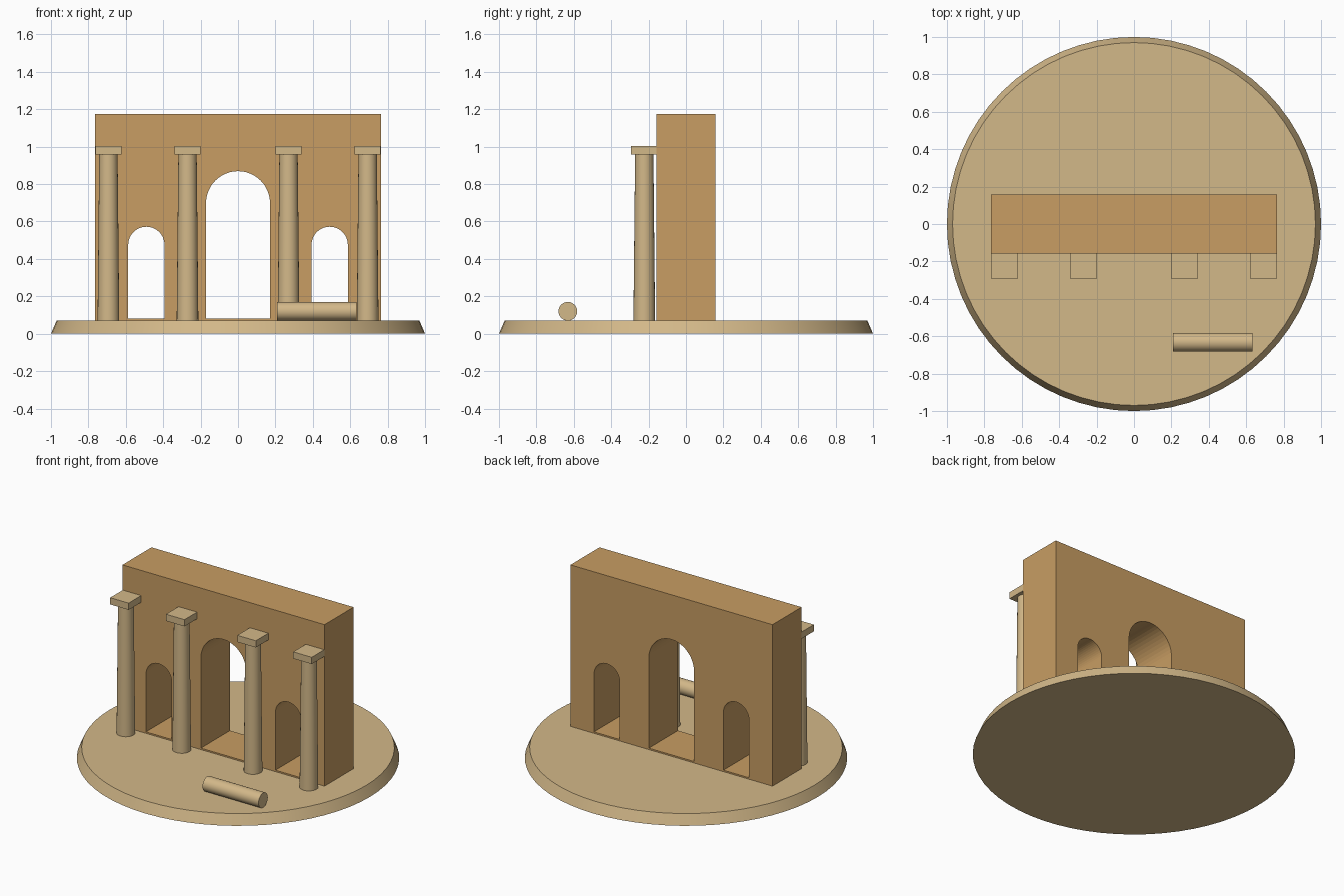
import bpy
import bmesh
import math
from mathutils import Matrix

cube = bpy.data.objects.get("Cube")
if cube:
    bpy.data.objects.remove(cube, do_unlink=True)


def make_material(name, rgb):
    mat = bpy.data.materials.new(name)
    mat.use_nodes = True
    color = (*rgb, 1.0)
    mat.diffuse_color = color
    mat.node_tree.nodes["Principled BSDF"].inputs["Base Color"].default_value = color
    return mat


pale_stone = make_material("pale_stone", (0.65, 0.48, 0.25))
warm_stone = make_material("warm_stone", (0.58, 0.34, 0.125))


def finish(name, bm, mat, smooth=False):
    """Turn a bmesh into a named, coloured object."""
    bmesh.ops.recalc_face_normals(bm, faces=bm.faces[:])
    mesh = bpy.data.meshes.new(name)
    bm.to_mesh(mesh)
    bm.free()
    mesh.materials.append(mat)
    obj = bpy.data.objects.new(name, mesh)
    bpy.context.collection.objects.link(obj)
    if smooth:
        bpy.ops.object.select_all(action="DESELECT")
        obj.select_set(True)
        bpy.context.view_layer.objects.active = obj
        bpy.ops.object.shade_smooth_by_angle(angle=math.radians(35))
    return obj


def box(name, low, high, mat):
    bm = bmesh.new()
    size = [b - a for a, b in zip(low, high)]
    mid = [(a + b) / 2 for a, b in zip(low, high)]
    bmesh.ops.create_cube(bm, size=1, matrix=Matrix.Translation(mid) @ Matrix.Diagonal((*size, 1)))
    return finish(name, bm, mat)


def cylinder(name, center, r_low, r_high, length, mat, sides, turn=Matrix.Identity(4)):
    bm = bmesh.new()
    bmesh.ops.create_cone(bm, cap_ends=True, segments=sides, radius1=r_low, radius2=r_high,
                          depth=length, matrix=Matrix.Translation(center) @ turn)
    return finish(name, bm, mat, smooth=True)


def arch_cutter(name, x, half_width, spring, floor):
    """Round-headed prism running through the wall."""
    bm = bmesh.new()
    steps = 24
    outline = [(x - half_width, floor), (x + half_width, floor)]
    for i in range(steps + 1):
        a = math.pi * i / steps
        outline.append((x + half_width * math.cos(a), spring + half_width * math.sin(a)))
    face = bm.faces.new([bm.verts.new((px, -0.4, pz)) for px, pz in outline])
    ext = bmesh.ops.extrude_face_region(bm, geom=[face])
    moved = [v for v in ext["geom"] if isinstance(v, bmesh.types.BMVert)]
    bmesh.ops.translate(bm, verts=moved, vec=(0, 0.8, 0))
    obj = finish(name, bm, warm_stone)
    obj.hide_render = True
    return obj


GROUND = 0.07
FLOOR = 0.08

# Round base with sloped rim
cylinder("base_disc", (0, 0, GROUND / 2), 1.0, 0.97, GROUND, pale_stone, 64)

# Wall pierced by three arches
wall = box("arched_wall", (-0.765, -0.157, GROUND - 0.01), (0.765, 0.157, 1.175), warm_stone)
cutters = [
    arch_cutter("center_arch_cutter", 0, 0.171, 0.698, FLOOR),
    arch_cutter("left_arch_cutter", 0.49, 0.097, 0.475, FLOOR),
    arch_cutter("right_arch_cutter", -0.49, 0.097, 0.475, FLOOR),
]
for cutter in cutters:
    mod = wall.modifiers.new(cutter.name, "BOOLEAN")
    mod.operation = "DIFFERENCE"
    mod.solver = "EXACT"
    mod.object = cutter

# Bake the openings and drop the cutters
bpy.context.view_layer.update()
cut_mesh = bpy.data.meshes.new_from_object(wall.evaluated_get(bpy.context.evaluated_depsgraph_get()))
wall.modifiers.clear()
wall.data = cut_mesh
for cutter in cutters:
    bpy.data.objects.remove(cutter, do_unlink=True)

# Tapered columns with square capitals
COLUMN_Y = -0.223
for side, sign in (("left", 1), ("right", -1)):
    for place, x in (("inner", 0.27), ("outer", 0.693)):
        cx = sign * x
        cylinder(f"{side}_{place}_column", (cx, COLUMN_Y, (GROUND + 0.96) / 2),
                 0.058, 0.049, 0.96 - GROUND, pale_stone, 24)
        box(f"{side}_{place}_capital", (cx - 0.07, COLUMN_Y - 0.07, 0.957),
            (cx + 0.07, COLUMN_Y + 0.07, 1.003), pale_stone)

# Fallen column drum lying in front
cylinder("fallen_column", (0.421, -0.632, GROUND + 0.05), 0.05, 0.05, 0.424, pale_stone, 24,
         Matrix.Rotation(math.pi / 2, 4, "Y"))
